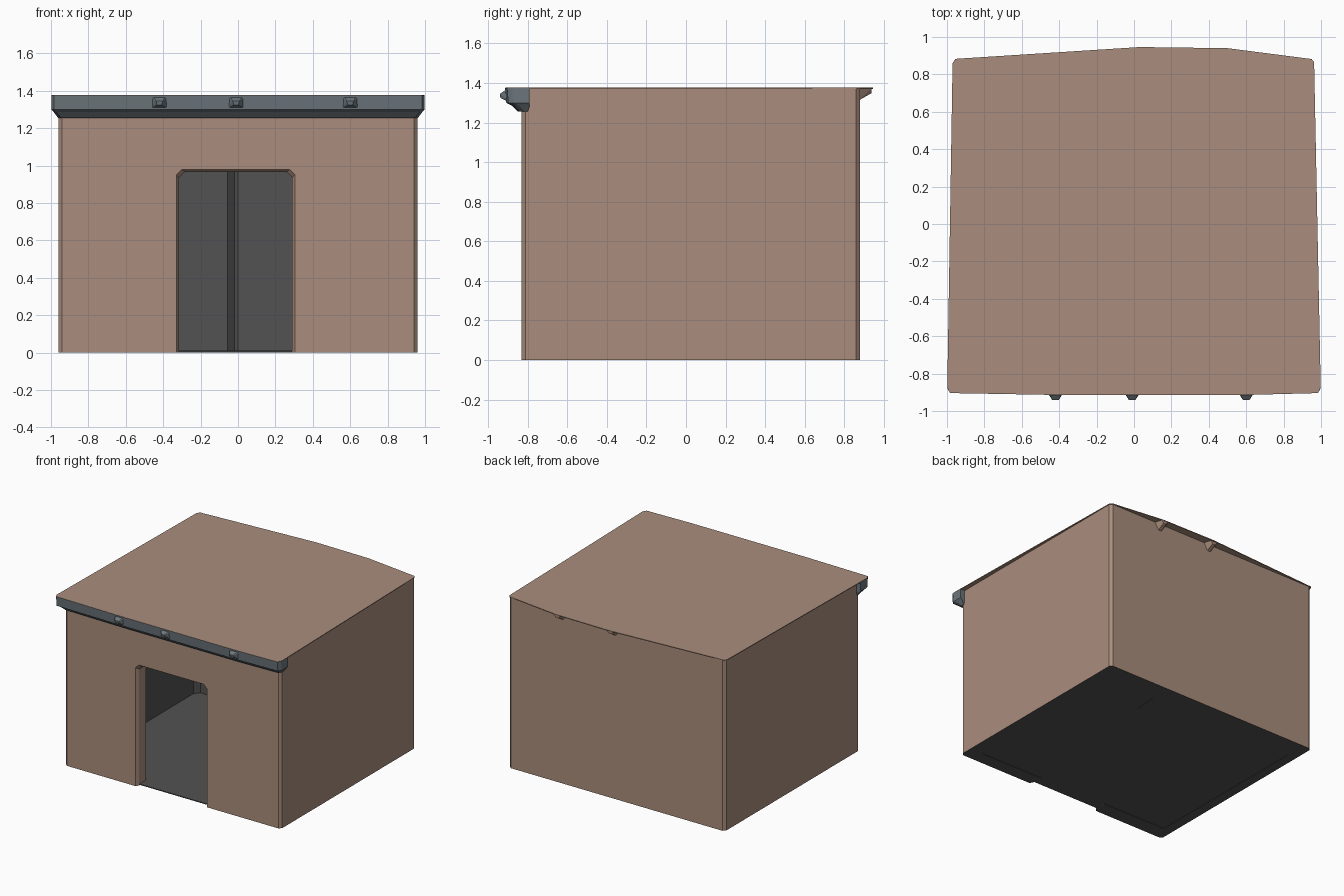
import bpy, bmesh

if "Cube" in bpy.data.objects:
    bpy.data.objects.remove(bpy.data.objects["Cube"])


def material(name, rgb):
    m = bpy.data.materials.new(name)
    m.diffuse_color = (*rgb, 1)
    m.use_nodes = True
    m.node_tree.nodes["Principled BSDF"].inputs["Base Color"].default_value = m.diffuse_color
    return m


CLAY = material("clay", (0.40, 0.27, 0.205))
DARK = material("dark_interior", (0.085, 0.085, 0.085))
STEEL = material("steel_trim", (0.15, 0.18, 0.20))


def finish(name, bm, mats, index=0):
    bmesh.ops.recalc_face_normals(bm, faces=bm.faces)
    for f in bm.faces:
        f.material_index = index
    me = bpy.data.meshes.new(name)
    bm.to_mesh(me)
    bm.free()
    for m in mats:
        me.materials.append(m)
    ob = bpy.data.objects.new(name, me)
    bpy.context.collection.objects.link(ob)
    return ob


def loft(name, rings, mats, index=0):
    """Closed solid through rings with equal point counts."""
    bm = bmesh.new()
    loops = [[bm.verts.new(p) for p in r] for r in rings]
    n = len(loops[0])
    for a, b in zip(loops, loops[1:]):
        for i in range(n):
            j = (i + 1) % n
            bm.faces.new((a[i], a[j], b[j], b[i]))
    bm.faces.new(loops[0])
    bm.faces.new(loops[-1])
    return finish(name, bm, mats, index)


def prism(name, plan, z0, z1, mats, index=0):
    return loft(name, [[(x, y, z) for x, y in plan] for z in (z0, z1)], mats, index)


def hull(name, points, mats):
    bm = bmesh.new()
    for p in points:
        bm.verts.new(p)
    res = bmesh.ops.convex_hull(bm, input=bm.verts)
    junk = {v for v in res["geom_interior"] if isinstance(v, bmesh.types.BMVert)}
    bmesh.ops.delete(bm, geom=list(junk), context='VERTS')
    return finish(name, bm, mats)


def cut(target, cutter):
    mod = target.modifiers.new("cut", 'BOOLEAN')
    mod.operation = 'DIFFERENCE'
    mod.solver = 'EXACT'
    mod.object = cutter
    bpy.context.view_layer.objects.active = target
    bpy.ops.object.modifier_apply(modifier=mod.name)
    bpy.data.objects.remove(cutter)


# Outer walls with narrow corner chamfers
W, F, B, C = 0.96, -0.83, 0.88, 0.02
walls = prism("walls", [(-W + C, F), (W - C, F), (W, F + C), (W, B - C),
                        (W - C, B), (-W + C, B), (-W, B - C), (-W, F + C)],
              0, 1.372, [CLAY, DARK])

# Hollow room, with the pier standing against the back wall
pier = [(0.85, 0.72), (0.41, 0.71), (0.40, 0.51), (0.0, 0.50),
        (-0.02, 0.52), (-0.055, 0.72), (-0.85, 0.74), (-0.885, 0.70)]
room = [(-0.88, -0.71), (0.84, -0.725)] + pier
cut(walls, prism("room_cutter", room, -0.1, 1.26, [CLAY, DARK], 1))


# Doorway with chamfered top corners and a flared front edge
def door_ring(y, g):
    l, r, t = -0.315 - g, 0.29 + g, 0.965 + g
    return [(x, y, z) for x, z in ((l, -0.1), (r, -0.1), (r, t - 0.03),
                                   (r - 0.03, t), (l + 0.03, t), (l, t - 0.03))]


cut(walls, loft("door_cutter", [door_ring(-0.9, 0.015), door_ring(-0.83, 0.015),
                                door_ring(-0.805, 0), door_ring(-0.6, 0)], [CLAY, DARK]))
for p in walls.data.polygons:
    if p.normal.z < -0.9 and p.center.z < 0.01:
        p.material_index = 1

# Floor reaching into the doorway
floor_plan = [(-0.88, -0.71), (-0.315, -0.714), (-0.315, -0.80),
              (0.29, -0.80), (0.29, -0.719), (0.84, -0.725)] + pier
prism("floor", floor_plan, 0.003, 0.01, [DARK])

# Thin roof sheet, bowed at the back and wider at the front
prism("roof", [(-0.985, -0.902), (-0.42, -0.913), (0.6, -0.913), (0.982, -0.902),
               (0.998, -0.86), (0.963, 0.865), (0.95, 0.882), (0.5, 0.94),
               (0.03, 0.946), (-0.955, 0.883), (-0.97, 0.86), (-0.998, -0.86)],
      1.370, 1.376, [CLAY])


# Front eave trim, tapering in toward the wall underneath
def trim_ring(z, w, f, b):
    return [(-w + 0.015, f + 0.01, z), (-0.42, f, z), (0.6, f, z), (w - 0.015, f + 0.01, z),
            (w, f + 0.035, z), (w, b, z), (-w, b, z), (-w, f + 0.035, z)]


loft("eave_trim", [trim_ring(1.255, 0.962, -0.85, -0.80),
                   trim_ring(1.285, 0.985, -0.88, -0.79),
                   trim_ring(1.30, 0.998, -0.908, -0.79),
                   trim_ring(1.375, 0.998, -0.914, -0.79)], [STEEL])

# Faceted bosses on the front trim
for i, x in enumerate((-0.42, -0.01, 0.60)):
    hull(f"front_boss_{i + 1}",
         [(x + s * w, y, z) for s in (-1, 1) for w, y, z in
          ((0.05, -0.89, 1.30), (0.035, -0.90, 1.374), (0.012, -0.938, 1.325),
           (0.018, -0.94, 1.345), (0.05, -0.89, 1.365))], [STEEL])

# Small brackets under the back overhang
for i, x in enumerate((0.02, 0.49)):
    hull(f"back_bracket_{i + 1}",
         [(x + s * w, y, z) for s in (-1, 1) for w, y, z in
          ((0.05, 0.87, 1.372), (0.015, 0.87, 1.31), (0.03, 0.938, 1.372),
           (0.012, 0.936, 1.348))], [CLAY])
